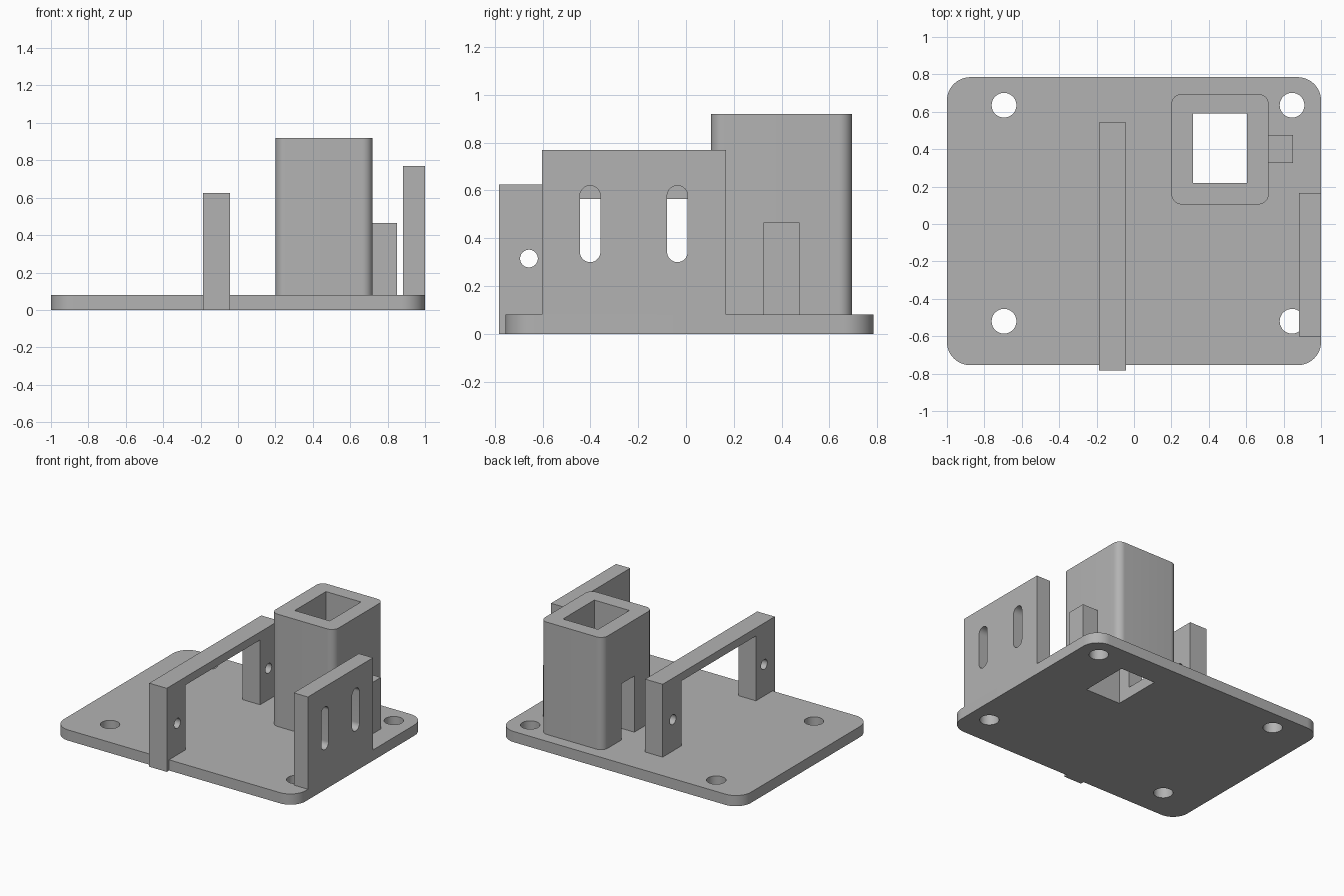
import bpy, bmesh, math
from mathutils import Vector

old = bpy.data.objects.get("Cube")
if old:
    bpy.data.objects.remove(old, do_unlink=True)

grey = bpy.data.materials.new("plain_grey")
grey.use_nodes = True
colour = (0.45, 0.45, 0.45, 1)
grey.diffuse_color = colour
grey.node_tree.nodes["Principled BSDF"].inputs["Base Color"].default_value = colour


def rounded(u0, u1, v0, v1, r=0.0, steps=12):
    """Rectangle outline with rounded corners."""
    if r == 0:
        return [(u0, v0), (u1, v0), (u1, v1), (u0, v1)]
    centres = [(u1 - r, v1 - r), (u0 + r, v1 - r), (u0 + r, v0 + r), (u1 - r, v0 + r)]
    return [(cu + r * math.cos(a), cv + r * math.sin(a))
            for k, (cu, cv) in enumerate(centres)
            for a in [(k + i / steps) * math.pi / 2 for i in range(steps + 1)]]


def circle(u, v, r):
    return rounded(u - r, u + r, v - r, v + r, r)


def slab(name, axis, start, end, *loops):
    """Extrude an outline (first loop) with holes (other loops) along x or z."""
    bm = bmesh.new()
    for loop in loops:
        vs = [bm.verts.new((start, u, v) if axis == "x" else (u, v, start))
              for u, v in loop]
        for a, b in zip(vs, vs[1:] + vs[:1]):
            bm.edges.new((a, b))
    bmesh.ops.remove_doubles(bm, verts=bm.verts[:], dist=1e-5)
    normal = Vector((1, 0, 0) if axis == "x" else (0, 0, 1))
    bmesh.ops.triangle_fill(bm, use_beauty=True, use_dissolve=False,
                            edges=bm.edges[:], normal=normal)
    cap = bmesh.ops.extrude_face_region(bm, geom=bm.faces[:], use_keep_orig=True)
    moved = [g for g in cap["geom"] if isinstance(g, bmesh.types.BMVert)]
    bmesh.ops.translate(bm, verts=moved, vec=normal * (end - start))
    bmesh.ops.recalc_face_normals(bm, faces=bm.faces[:])
    mesh = bpy.data.meshes.new(name)
    bm.to_mesh(mesh)
    bm.free()
    mesh.materials.append(grey)
    obj = bpy.data.objects.new(name, mesh)
    bpy.context.collection.objects.link(obj)
    return obj


def activate(obj):
    bpy.ops.object.select_all(action="DESELECT")
    obj.select_set(True)
    bpy.context.view_layer.objects.active = obj


top = 0.08
bore = rounded(0.315, 0.605, 0.22, 0.59)

# Base plate with four screw holes and the tube bore
screws = [circle(x, y, 0.066) for x in (-0.695, 0.845) for y in (-0.52, 0.635)]
plate = slab("base_plate", "z", 0, top,
             rounded(-1, 1, -0.755, 0.785, 0.125), bore, *screws)

# Square tube with a doorway in its right wall
tube = slab("square_tube", "z", top, 0.92,
            rounded(0.2, 0.72, 0.105, 0.695, 0.055), bore)
cutter = slab("doorway_cutter", "z", top - 0.05, 0.5,
              rounded(0.1, 0.45, 0.325, 0.475))
cutter.hide_render = True
door = tube.modifiers.new("doorway", "BOOLEAN")
door.operation, door.solver, door.object = "DIFFERENCE", "EXACT", cutter
activate(tube)
bpy.ops.object.modifier_apply(modifier=door.name)
bpy.data.objects.remove(cutter, do_unlink=True)

# Block on the left side of the tube
block = slab("side_block", "z", top, 0.465, rounded(0.72, 0.85, 0.325, 0.475))

# Portal frame with a pin hole in each leg
pins = [circle(y, 0.315, 0.037) for y in (-0.657, 0.422)]
frame = slab("portal_frame", "x", -0.187, -0.042,
             rounded(-0.782, 0.543, 0, 0.625),
             rounded(-0.56, 0.322, top, 0.565), *pins)

# Upright bracket with two slots
slots = [rounded(y - 0.043, y + 0.043, 0.3, 0.62, 0.043) for y in (-0.401, -0.036)]
bracket = slab("slotted_bracket", "x", 0.883, 1,
               rounded(-0.602, 0.167, top, 0.77), *slots)

for part in (plate, tube, block, frame, bracket):
    activate(part)
    bpy.ops.object.shade_smooth_by_angle(angle=math.radians(30))
